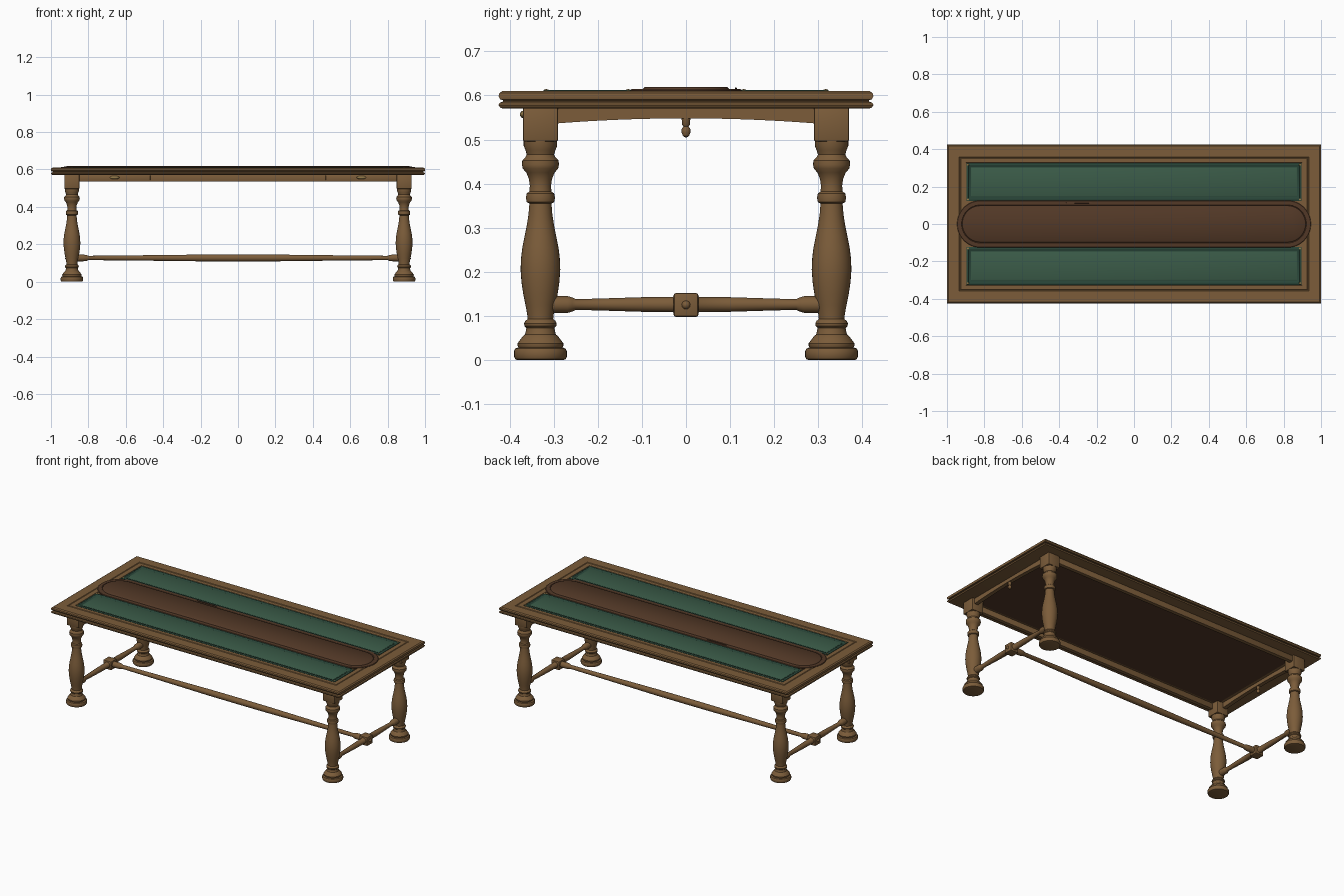
import bpy, bmesh, math
from mathutils import Vector, Matrix


def material(name, rgb):
    m = bpy.data.materials.new(name)
    m.diffuse_color = (*rgb, 1)
    return m


WOOD = material("oak", (0.20, 0.108, 0.042))
DARK = material("walnut", (0.085, 0.04, 0.02))
GREEN = material("green_leather", (0.043, 0.105, 0.065))
TRIM = material("dark_green_trim", (0.022, 0.06, 0.04))
BRASS = material("brass", (0.30, 0.20, 0.07))


def finish(name, bm, mat):
    bmesh.ops.recalc_face_normals(bm, faces=bm.faces)
    me = bpy.data.meshes.new(name)
    bm.to_mesh(me)
    bm.free()
    me.materials.append(mat)
    ob = bpy.data.objects.new(name, me)
    bpy.context.collection.objects.link(ob)
    return ob


def loft(name, rings, mat, matrix=Matrix()):
    """Skin equal-length closed rings and cap both ends."""
    bm = bmesh.new()
    vs = [[bm.verts.new(matrix @ Vector(p)) for p in ring] for ring in rings]
    n = len(vs[0])
    for a, b in zip(vs, vs[1:]):
        for i in range(n):
            j = (i + 1) % n
            bm.faces.new((a[i], a[j], b[j], b[i]))
    bm.faces.new(vs[0])
    bm.faces.new(vs[-1])
    return finish(name, bm, mat)


def rects(name, center, layers, mat):
    """Stacked rectangles given as (half x, half y, z)."""
    cx, cy = center
    signs = ((-1, -1), (1, -1), (1, 1), (-1, 1))
    return loft(name, [[(cx + a * hx, cy + b * hy, z) for a, b in signs] for hx, hy, z in layers], mat)


def lathe(name, profile, mat, loc, axis='Z', n=32):
    """Turned part from (radius, height) points."""
    rot = {'Z': Matrix(), 'X': Matrix.Rotation(math.pi / 2, 4, 'Y'),
           'Y': Matrix.Rotation(-math.pi / 2, 4, 'X')}[axis]
    ang = [2 * math.pi * i / n for i in range(n)]
    rings = [[(r * math.cos(a), r * math.sin(a), h) for a in ang] for r, h in profile]
    return loft(name, rings, mat, Matrix.Translation(loc) @ rot)


def box(name, center, size, mat, bevel=0.002):
    bm = bmesh.new()
    bmesh.ops.create_cube(bm, size=1, matrix=Matrix.Translation(center) @ Matrix.Diagonal((*size, 1)))
    if bevel:
        bmesh.ops.bevel(bm, geom=bm.edges[:], offset=bevel, segments=2, affect='EDGES', profile=0.5)
    return finish(name, bm, mat)


LX, LY = 0.888, 0.33

# turned legs with square top blocks
LEG = [(0.052, 0.0), (0.057, 0.002), (0.06, 0.008), (0.06, 0.02), (0.057, 0.026), (0.05, 0.029),
       (0.052, 0.033), (0.052, 0.038), (0.046, 0.046), (0.04, 0.054), (0.035, 0.058), (0.033, 0.066),
       (0.032, 0.073), (0.036, 0.077), (0.037, 0.083), (0.034, 0.089), (0.029, 0.093), (0.03, 0.104),
       (0.034, 0.125), (0.039, 0.15), (0.043, 0.177), (0.045, 0.205), (0.044, 0.23), (0.041, 0.255),
       (0.036, 0.28), (0.031, 0.305), (0.027, 0.33), (0.025, 0.355), (0.031, 0.358), (0.033, 0.368),
       (0.031, 0.378), (0.025, 0.382), (0.024, 0.395), (0.026, 0.41), (0.032, 0.425), (0.04, 0.434),
       (0.042, 0.443), (0.041, 0.453), (0.034, 0.46), (0.031, 0.466), (0.034, 0.476), (0.038, 0.486), (0.038, 0.5)]
for sx, xn in ((-1, "left"), (1, "right")):
    for sy, yn in ((-1, "front"), (1, "back")):
        lathe(f"leg_{yn}_{xn}", LEG, WOOD, (sx * LX, sy * LY, 0))
        box(f"leg_block_{yn}_{xn}", (sx * LX, sy * LY, 0.534), (0.08, 0.08, 0.076), WOOD, 0.004)

# moulded table top with incised line around the border
TOP = [(0.988, 0.413, 0.57), (0.996, 0.421, 0.572), (1.0, 0.425, 0.578), (0.998, 0.423, 0.583),
       (0.99, 0.415, 0.586), (0.99, 0.415, 0.589), (0.998, 0.421, 0.591), (1.0, 0.425, 0.598),
       (0.999, 0.423, 0.605), (0.992, 0.416, 0.61), (0.935, 0.359, 0.61), (0.932, 0.356, 0.607),
       (0.928, 0.352, 0.607), (0.925, 0.349, 0.61), (0.899, 0.328, 0.61), (0.897, 0.326, 0.606)]
rects("table_top", (0, 0), TOP, WOOD)
rects("underside_panel", (0, 0), [(0.87, 0.32, 0.568), (0.87, 0.32, 0.571)], DARK)

# leather panels with dark raised trim and corner studs
for s, n in ((-1, "front"), (1, "back")):
    cy = s * 0.224
    rects(f"panel_trim_{n}", (0, cy),
          [(0.896, 0.101, 0.604), (0.896, 0.101, 0.610), (0.892, 0.097, 0.612), (0.884, 0.089, 0.612),
           (0.88, 0.085, 0.609), (0.874, 0.079, 0.607)], TRIM)
    rects(f"leather_panel_{n}", (0, cy), [(0.872, 0.077, 0.606), (0.872, 0.077, 0.608), (0.868, 0.073, 0.610)], GREEN)
    for sx in (-1, 1):
        for sy in (-1, 1):
            lathe(f"stud_{n}", [(0.006, 0), (0.005, 0.002), (0.002, 0.003)], BRASS,
                  (sx * 0.888, cy + sy * 0.093, 0.611), n=10)


# rounded central runner
def stadium(r, z, straight=0.82, n=20):
    pts = []
    for s in (1, -1):
        for i in range(n + 1):
            a = -math.pi / 2 + math.pi * i / n
            pts.append((s * (straight + r * math.cos(a)), s * r * math.sin(a), z))
    return pts


loft("runner", [stadium(r, z) for r, z in
                ((0.125, 0.605), (0.126, 0.611), (0.124, 0.614), (0.102, 0.615), (0.1, 0.613), (0.098, 0.613),
                 (0.096, 0.617), (0.093, 0.619))], DARK)
lathe("pen", [(0.0005, -0.07), (0.002, -0.06), (0.0025, 0.05), (0.001, 0.07)], DARK, (-0.295, 0.113, 0.6155), 'X', 10)

# long aprons, with two drawers on the front
for s, n in ((-1, "front"), (1, "back")):
    box(f"apron_{n}", (0, s * 0.345, 0.5535), (1.72, 0.024, 0.037), WOOD)
CUP = [(0.040, 0), (0.038, 0.006), (0.028, 0.011), (0.012, 0.013)]
for s, n in ((-1, "left"), (1, "right")):
    box(f"drawer_{n}", (s * 0.66, -0.357, 0.5555), (0.382, 0.014, 0.029), WOOD)
    pull = lathe(f"drawer_pull_{n}", [(r * 0.65, -h) for r, h in CUP], BRASS, (0, 0, 0), 'Y', 20)
    pull.location = (s * 0.66, -0.363, 0.557)
    pull.scale = (1, 1, 0.35)

# arched end aprons with turned pendants
for s, n in ((-1, "left"), (1, "right")):
    arch = [(-0.3 + 0.6 * i / 24, 0.548 - 0.012 * (2 * i / 24 - 1) ** 2) for i in range(25)]
    outline = arch + [(0.3, 0.572), (-0.3, 0.572)]
    loft(f"end_apron_{n}", [[(s * (0.9 + d), y, z) for y, z in outline] for d in (-0.012, 0.012)], WOOD)
    lathe(f"pendant_{n}", [(0.002, 0.505), (0.007, 0.508), (0.01, 0.516), (0.01, 0.523), (0.006, 0.53),
                           (0.009, 0.534), (0.01, 0.55)], WOOD, (s * 0.9, 0, 0), n=16)

# turned end stretchers, centre blocks and bosses
HALF = [(0.024, 0.02), (0.017, 0.03), (0.0165, 0.1), (0.014, 0.18), (0.012, 0.25), (0.016, 0.258), (0.019, 0.268),
        (0.019, 0.315)]
END = [(r, -h) for r, h in reversed(HALF)] + HALF
for s, n in ((-1, "left"), (1, "right")):
    lathe(f"end_stretcher_{n}", END, WOOD, (s * LX, 0, 0.126), 'Y', 24)
    box(f"stretcher_block_{n}", (s * LX, 0, 0.125), (0.056, 0.056, 0.054), WOOD, 0.005)
    lathe(f"block_boss_{n}", [(0.01, 0), (0.009, s * 0.004), (0.005, s * 0.008), (0.001, s * 0.009)], WOOD,
          (s * (LX + 0.027), 0, 0.125), 'X', 16)

# long stretcher
LONG = [(0.0185, 0.0), (0.018, 0.2), (0.015, 0.45), (0.0115, 0.8), (0.016, 0.81), (0.018, 0.83), (0.018, 0.88)]
lathe("long_stretcher", [(r, -h) for r, h in reversed(LONG[1:])] + LONG, WOOD, (0, 0, 0.127), 'X', 24)

bpy.ops.object.select_all(action='SELECT')
bpy.context.view_layer.objects.active = bpy.data.objects["table_top"]
bpy.ops.object.shade_smooth_by_angle(angle=math.radians(35))
